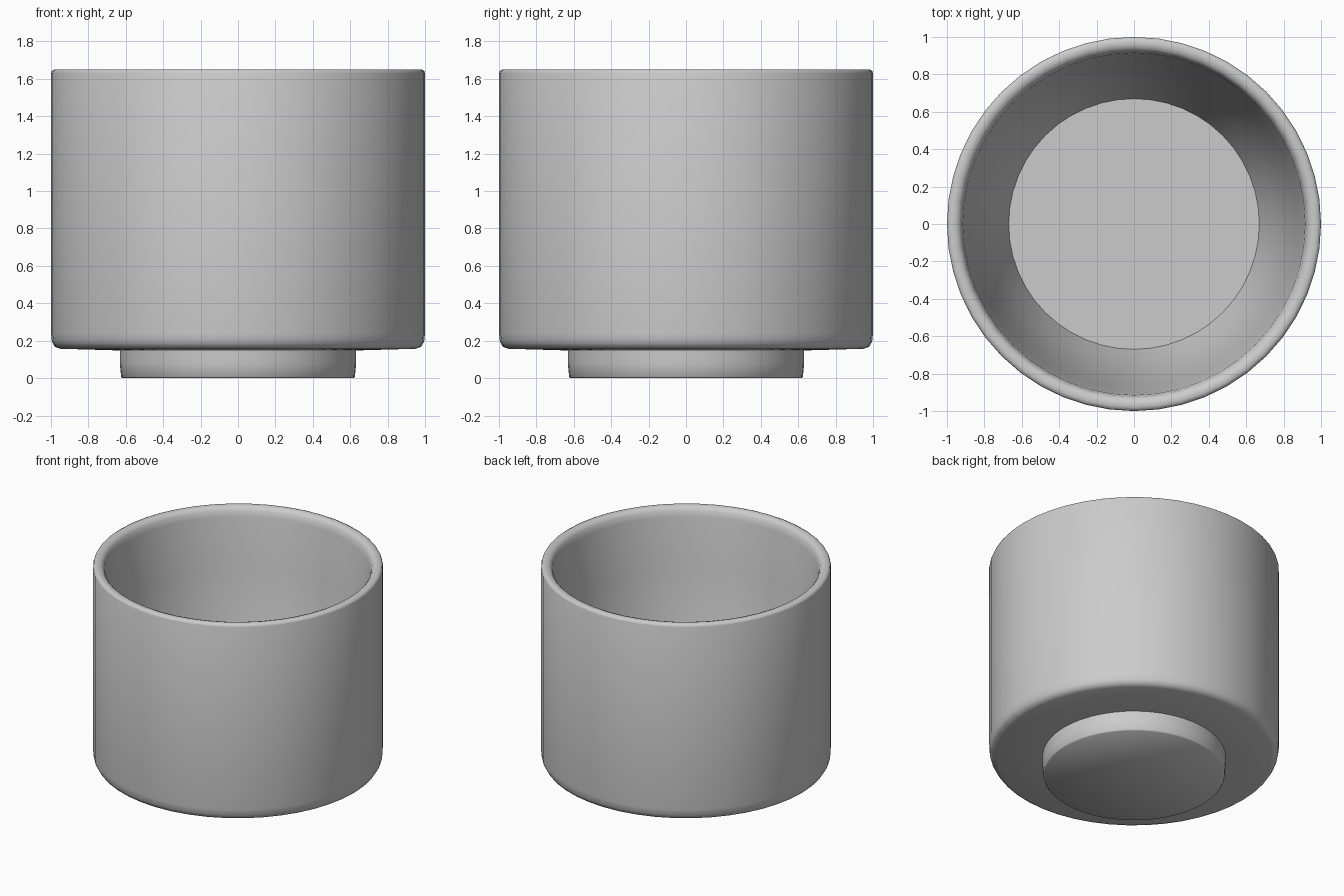
import bpy, bmesh, math

old = bpy.data.objects.get("Cube")
if old:
    bpy.data.objects.remove(old, do_unlink=True)

grey = bpy.data.materials.new("plain grey")
grey.use_nodes = True
colour = (0.6, 0.6, 0.6, 1)
grey.diffuse_color = colour
grey.node_tree.nodes["Principled BSDF"].inputs["Base Color"].default_value = colour


def lathe(name, profile, segments):
    """Spin a profile of (radius, height) points around z."""
    bm = bmesh.new()
    verts = [bm.verts.new((r, 0, z)) for r, z in profile]
    edges = [bm.edges.new(pair) for pair in zip(verts, verts[1:])]
    bmesh.ops.spin(bm, geom=verts + edges, cent=(0, 0, 0), axis=(0, 0, 1),
                   angle=math.tau, steps=segments, use_duplicate=False)
    bmesh.ops.remove_doubles(bm, verts=bm.verts, dist=0.0005)
    bmesh.ops.recalc_face_normals(bm, faces=bm.faces)
    mesh = bpy.data.meshes.new(name)
    bm.to_mesh(mesh)
    bm.free()
    mesh.materials.append(grey)
    obj = bpy.data.objects.new(name, mesh)
    bpy.context.collection.objects.link(obj)
    bpy.ops.object.select_all(action="DESELECT")
    obj.select_set(True)
    bpy.context.view_layer.objects.active = obj
    bpy.ops.object.shade_smooth_by_angle(angle=math.radians(50))
    return obj


# Pot: underside, outer wall, rounded rim, tapering inside and flat floor
lathe("pot_body", [
    (0.6, 0.147), (0.95, 0.157), (0.98, 0.168), (0.995, 0.195),
    (1, 0.24), (1, 1.63), (0.995, 1.643), (0.98, 1.65),
    (0.96, 1.65), (0.94, 1.643), (0.925, 1.625), (0.915, 1.58),
    (0.88, 1.2), (0.82, 0.8), (0.75, 0.48), (0.67, 0.26), (0, 0.26),
], 48)

# Foot: short disc under the pot
lathe("foot", [
    (0, 0), (0.618, 0), (0.625, 0.008), (0.632, 0.08), (0.632, 0.152),
], 48)
